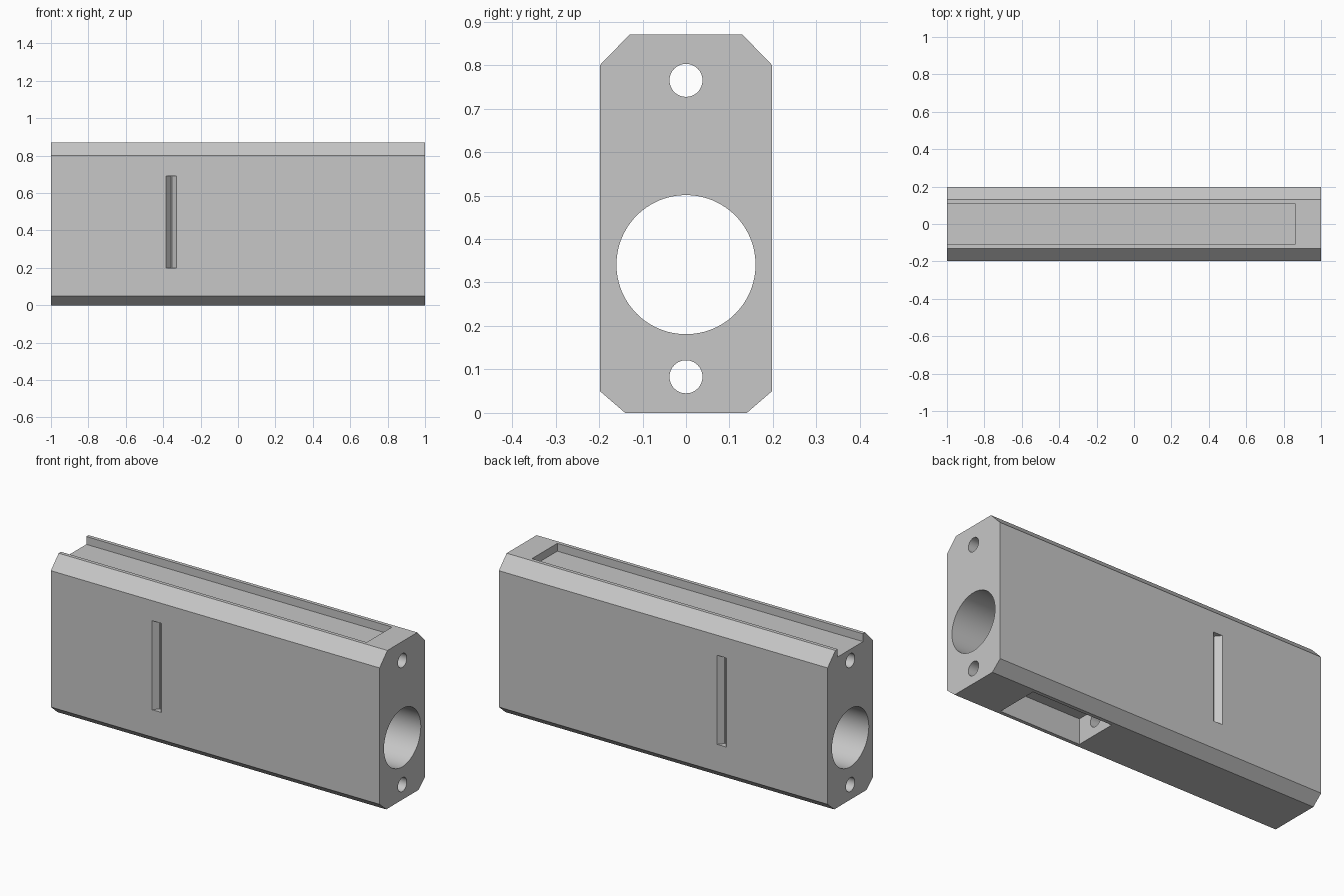
import bpy
import bmesh
import math
from mathutils import Matrix, Vector

cube = bpy.data.objects.get("Cube")
if cube:
    bpy.data.objects.remove(cube, do_unlink=True)

grey = bpy.data.materials.new("plain grey")
grey.use_nodes = True
colour = (0.57, 0.57, 0.57, 1)
grey.diffuse_color = colour
grey.node_tree.nodes["Principled BSDF"].inputs["Base Color"].default_value = colour


def make_object(name, bm):
    bmesh.ops.recalc_face_normals(bm, faces=bm.faces)
    mesh = bpy.data.meshes.new(name)
    bm.to_mesh(mesh)
    bm.free()
    mesh.materials.append(grey)
    obj = bpy.data.objects.new(name, mesh)
    bpy.context.collection.objects.link(obj)
    return obj


def prism(name, points, direction):
    """Extrude a closed outline along a direction."""
    bm = bmesh.new()
    face = bm.faces.new([bm.verts.new(p) for p in points])
    grown = bmesh.ops.extrude_face_region(bm, geom=[face])["geom"]
    verts = [v for v in grown if isinstance(v, bmesh.types.BMVert)]
    bmesh.ops.translate(bm, verts=verts, vec=Vector(direction))
    return make_object(name, bm)


def box(name, low, high):
    (x0, y0, z0), (x1, y1, z1) = low, high
    base = [(x0, y0, z0), (x1, y0, z0), (x1, y1, z0), (x0, y1, z0)]
    return prism(name, base, (0, 0, z1 - z0))


def bore(name, z, radius, segments):
    bm = bmesh.new()
    bmesh.ops.create_cone(
        bm, cap_ends=True, segments=segments, radius1=radius, radius2=radius, depth=2.4,
        matrix=Matrix.Translation((0, 0, z)) @ Matrix.Rotation(math.pi / 2, 4, 'Y'))
    return make_object(name, bm)


def cut(target, cutter):
    cutter.hide_render = True
    mod = target.modifiers.new("cut", 'BOOLEAN')
    mod.operation = 'DIFFERENCE'
    mod.solver = 'EXACT'
    mod.object = cutter
    bpy.ops.object.select_all(action='DESELECT')
    bpy.context.view_layer.objects.active = target
    target.select_set(True)
    bpy.ops.object.modifier_apply(modifier=mod.name)
    bpy.data.objects.remove(cutter, do_unlink=True)


# Long housing with chamfered edges
half_profile = [(0.14, 0), (0.198, 0.05), (0.198, 0.80), (0.13, 0.87)]
outline = half_profile + [(-y, z) for y, z in reversed(half_profile)]
housing = prism("housing", [(-1, y, z) for y, z in outline], (2, 0, 0))

# Main bore and the two rod holes, all running end to end
cut(housing, bore("main_bore", 0.341, 0.16, 96))
cut(housing, bore("lower_rod_hole", 0.083, 0.038, 48))
cut(housing, bore("upper_rod_hole", 0.765, 0.038, 48))

# Shallow top channel, open at one end
cut(housing, box("top_channel", (-1.2, -0.11, 0.827), (0.86, 0.11, 1)))

# Pocket in the underside
cut(housing, box("bottom_pocket", (0.24, -0.12, -0.1), (0.73, 0.12, 0.14)))

# Narrow vertical grooves on both broad sides
for side in (-1, 1):
    groove = [(-0.384, 0.198), (-0.359, 0.168), (-0.353, 0.168), (-0.328, 0.198),
              (-0.328, 0.25), (-0.384, 0.25)]
    cut(housing, prism("side_groove", [(x, side * y, 0.20) for x, y in groove], (0, 0, 0.49)))

bpy.ops.object.select_all(action='DESELECT')
housing.select_set(True)
bpy.context.view_layer.objects.active = housing
bpy.ops.object.shade_smooth_by_angle(angle=math.radians(30))
